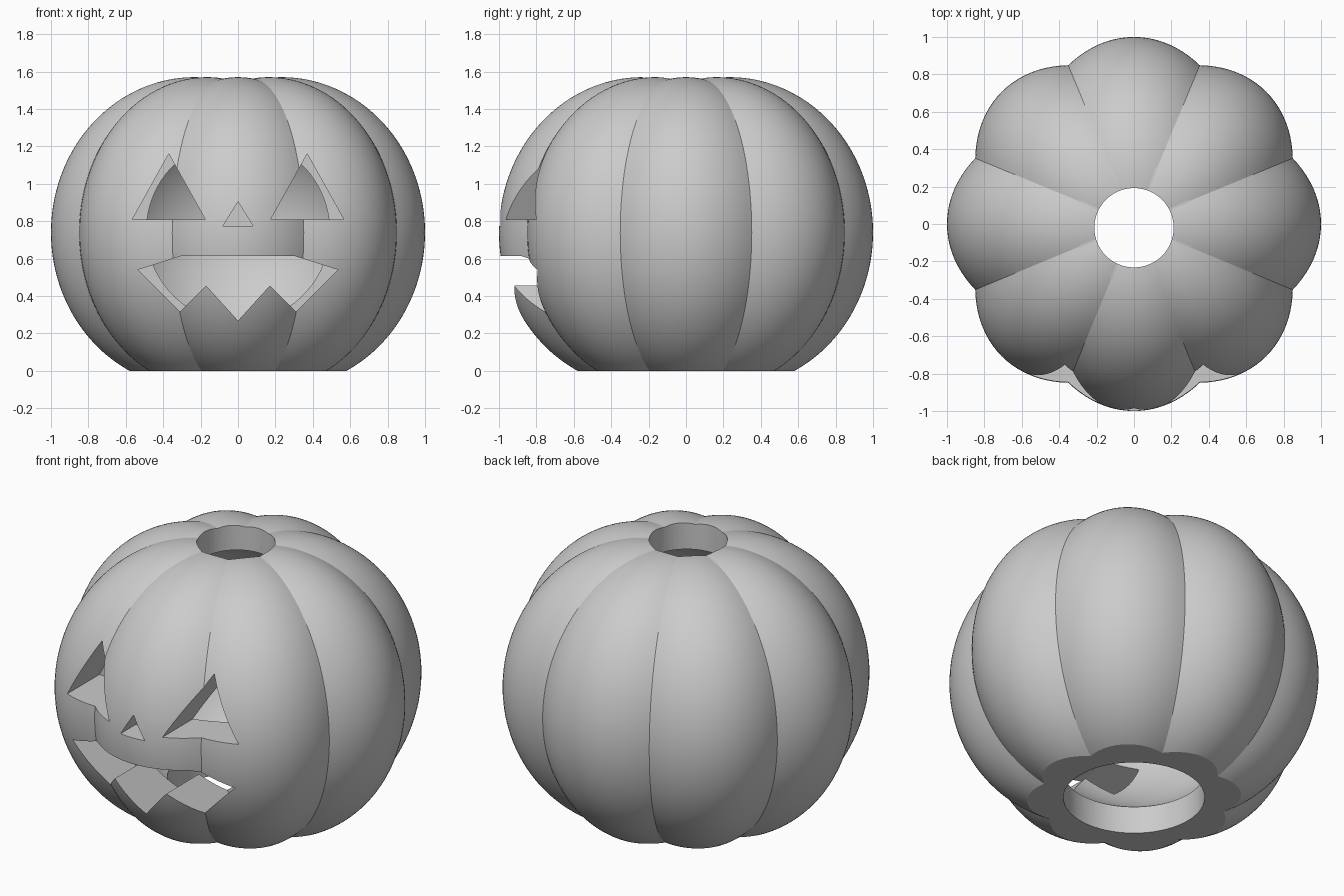
import bpy, bmesh, math
from mathutils import Matrix, Vector

if "Cube" in bpy.data.objects:
    bpy.data.objects.remove(bpy.data.objects["Cube"], do_unlink=True)

grey = bpy.data.materials.new("plain_grey")
grey.use_nodes = True
grey.diffuse_color = (0.6, 0.6, 0.6, 1)
grey.node_tree.nodes["Principled BSDF"].inputs["Base Color"].default_value = (0.6, 0.6, 0.6, 1)

LOBES = 8
STEP = math.tau / LOBES
OFFSET = 0.232                      # lobe centre distance from the axis
RADIAL, TANGENT, UPRIGHT = 0.768, 0.59, 0.83
MIDDLE = 0.74                       # height of the widest level


def make_object(name, bm):
    bmesh.ops.recalc_face_normals(bm, faces=bm.faces)
    mesh = bpy.data.meshes.new(name)
    bm.to_mesh(mesh)
    bm.free()
    mesh.materials.append(grey)
    obj = bpy.data.objects.new(name, mesh)
    bpy.context.collection.objects.link(obj)
    return obj


def lobe_distance(d):
    """Distance from the body centre to the lobed skin along direction d."""
    angle = math.atan2(d.y, d.x)
    angle -= round(angle / STEP) * STEP
    flat = math.hypot(d.x, d.y)
    x, y = flat * math.cos(angle), flat * math.sin(angle)
    a = (x / RADIAL) ** 2 + (y / TANGENT) ** 2 + (d.z / UPRIGHT) ** 2
    b = -OFFSET * x / RADIAL ** 2
    c = (OFFSET / RADIAL) ** 2 - 1
    return (-b + math.sqrt(b * b - a * c)) / a


def sphere(name, radius, z):
    bm = bmesh.new()
    bmesh.ops.create_uvsphere(bm, u_segments=96, v_segments=64, radius=radius,
                              matrix=Matrix.Translation((0, 0, z)))
    return make_object(name, bm)


def cylinder(name, radius, y, low, high):
    bm = bmesh.new()
    bmesh.ops.create_cone(bm, cap_ends=True, segments=64, radius1=radius, radius2=radius,
                          depth=high - low,
                          matrix=Matrix.Translation((0, y, (low + high) / 2)))
    return make_object(name, bm)


def prism(name, outline, back):
    """Outline in x and z, pushed in from the front as far as y = back."""
    bm = bmesh.new()
    face = bm.faces.new([bm.verts.new((x, -1.2, z)) for x, z in outline])
    new = bmesh.ops.extrude_face_region(bm, geom=[face])["geom"]
    bmesh.ops.translate(bm, vec=(0, back + 1.2, 0),
                        verts=[v for v in new if isinstance(v, bmesh.types.BMVert)])
    return make_object(name, bm)


# Lobed body with a flat base
bm = bmesh.new()
bmesh.ops.create_uvsphere(bm, u_segments=160, v_segments=96, radius=1)
for v in bm.verts:
    d = v.co.normalized()
    v.co = d * lobe_distance(d) + Vector((0, 0, MIDDLE))
cut = bmesh.ops.bisect_plane(bm, geom=bm.verts[:] + bm.edges[:] + bm.faces[:],
                             plane_co=(0, 0, 0), plane_no=(0, 0, -1), clear_outer=True)
rim = [e for e in cut["geom_cut"] if isinstance(e, bmesh.types.BMEdge)]
bmesh.ops.contextual_create(bm, geom=rim)
body = make_object("carved_body", bm)

# Hollow, openings and face cutters
eye = [(0.175, 0.81), (0.565, 0.81), (0.37, 1.16)]
half_mouth = [(0.17, 0.455), (0.31, 0.315), (0.535, 0.54), (0.3, 0.615)]
mouth = [(0, 0.268)] + half_mouth + [(-x, z) for x, z in reversed(half_mouth)]
cutters = [
    sphere("hollow", 0.7, 0.75),
    cylinder("top_opening", 0.212, -0.02, 1.2, 1.8),
    cylinder("base_opening", 0.382, 0, -0.2, 0.4),
    prism("left_eye", eye, -0.5),
    prism("right_eye", [(-x, z) for x, z in eye], -0.5),
    prism("nose", [(-0.08, 0.775), (0.08, 0.775), (0, 0.905)], -0.85),
    prism("mouth", mouth, -0.5),
]

bpy.ops.object.select_all(action="DESELECT")
body.select_set(True)
bpy.context.view_layer.objects.active = body
for cutter in cutters:
    cutter.hide_render = True
    mod = body.modifiers.new(cutter.name, "BOOLEAN")
    mod.operation = "DIFFERENCE"
    mod.solver = "EXACT"
    mod.object = cutter
    bpy.ops.object.modifier_apply(modifier=mod.name)
    bpy.data.objects.remove(cutter, do_unlink=True)

bpy.ops.object.shade_smooth_by_angle(angle=math.radians(25))
